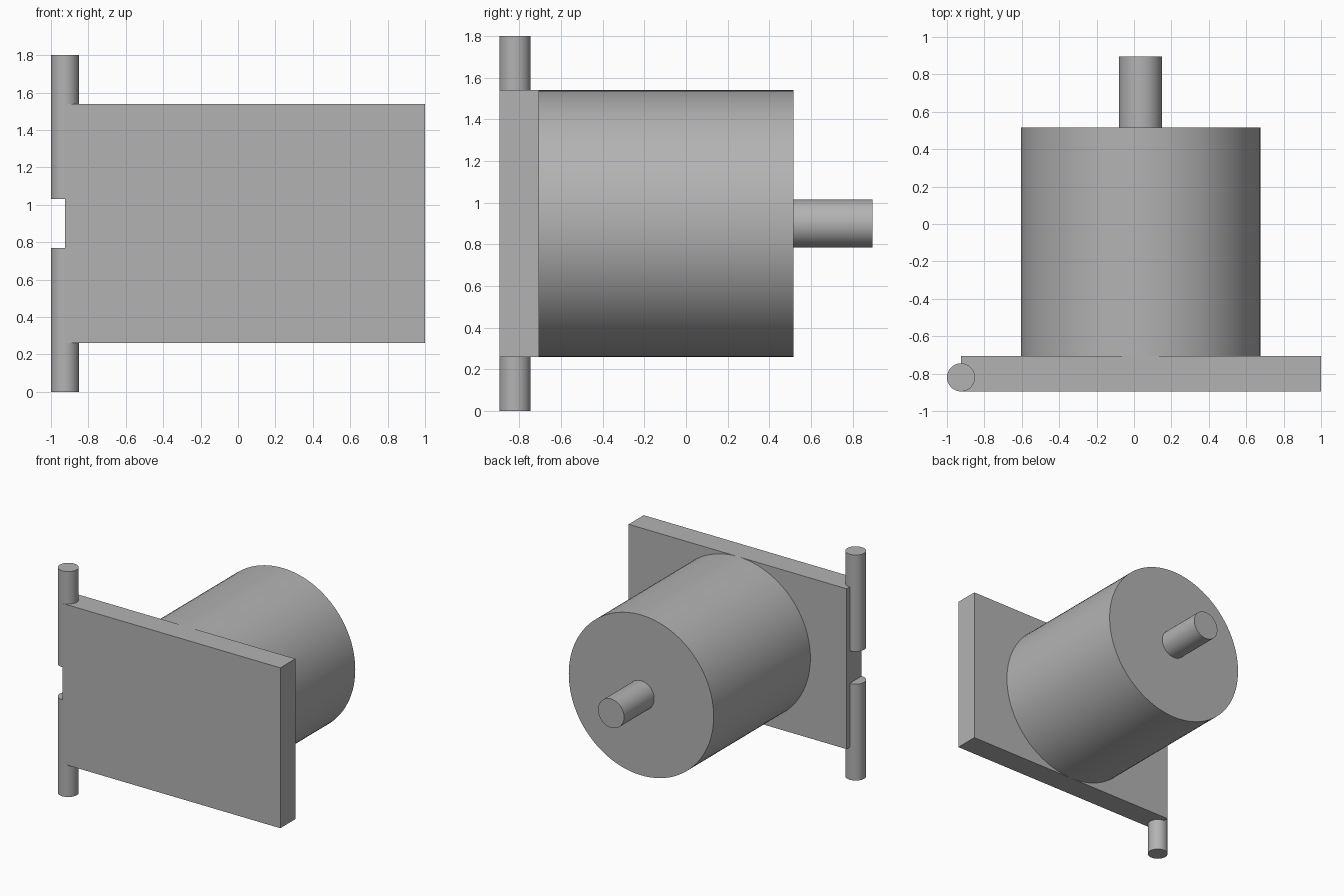
import bpy
import math

default_cube = bpy.data.objects.get("Cube")
if default_cube:
    bpy.data.objects.remove(default_cube, do_unlink=True)

# Single plain grey
GREY = (0.45, 0.45, 0.45, 1.0)
grey = bpy.data.materials.new("plain_grey")
grey.use_nodes = True
grey.diffuse_color = GREY
grey.node_tree.nodes["Principled BSDF"].inputs["Base Color"].default_value = GREY


def finish(name):
    obj = bpy.context.object
    obj.name = name
    obj.data.materials.append(grey)
    return obj


def rod(name, radius, length, centre, along_y=False, sides=96):
    turn = (math.pi / 2, 0, 0) if along_y else (0, 0, 0)
    bpy.ops.mesh.primitive_cylinder_add(vertices=sides, radius=radius, depth=length,
                                        location=centre, rotation=turn)
    bpy.ops.object.shade_smooth_by_angle(angle=math.radians(30))
    return finish(name)


FRONT, PLATE_BACK, DRUM_BACK, SHAFT_END = -0.895, -0.705, 0.515, 0.895
MID_Z = 0.9
AXIS_X = 0.035

# Flat mounting plate
bpy.ops.mesh.primitive_cube_add(size=1, location=(0.0375, (FRONT + PLATE_BACK) / 2, MID_Z))
plate = finish("mounting_plate")
plate.scale = (1.925, PLATE_BACK - FRONT, 1.28)
bpy.ops.object.transform_apply(location=False, rotation=False, scale=True)

# Drum and its shaft, both running backwards from the plate
for name, radius, start, end in (("drum", 0.64, PLATE_BACK, DRUM_BACK),
                                 ("shaft", 0.115, DRUM_BACK, SHAFT_END)):
    rod(name, radius, end - start, (AXIS_X, (start + end) / 2, MID_Z), along_y=True)

# Pair of hinge pins with a gap between them
PIN_RADIUS, PIN_LENGTH = 0.075, 0.77
for name, side in (("lower_hinge_pin", -1), ("upper_hinge_pin", 1)):
    z = MID_Z + side * (MID_Z - PIN_LENGTH / 2)
    rod(name, PIN_RADIUS, PIN_LENGTH, (-0.925, FRONT + PIN_RADIUS, z), sides=64)
